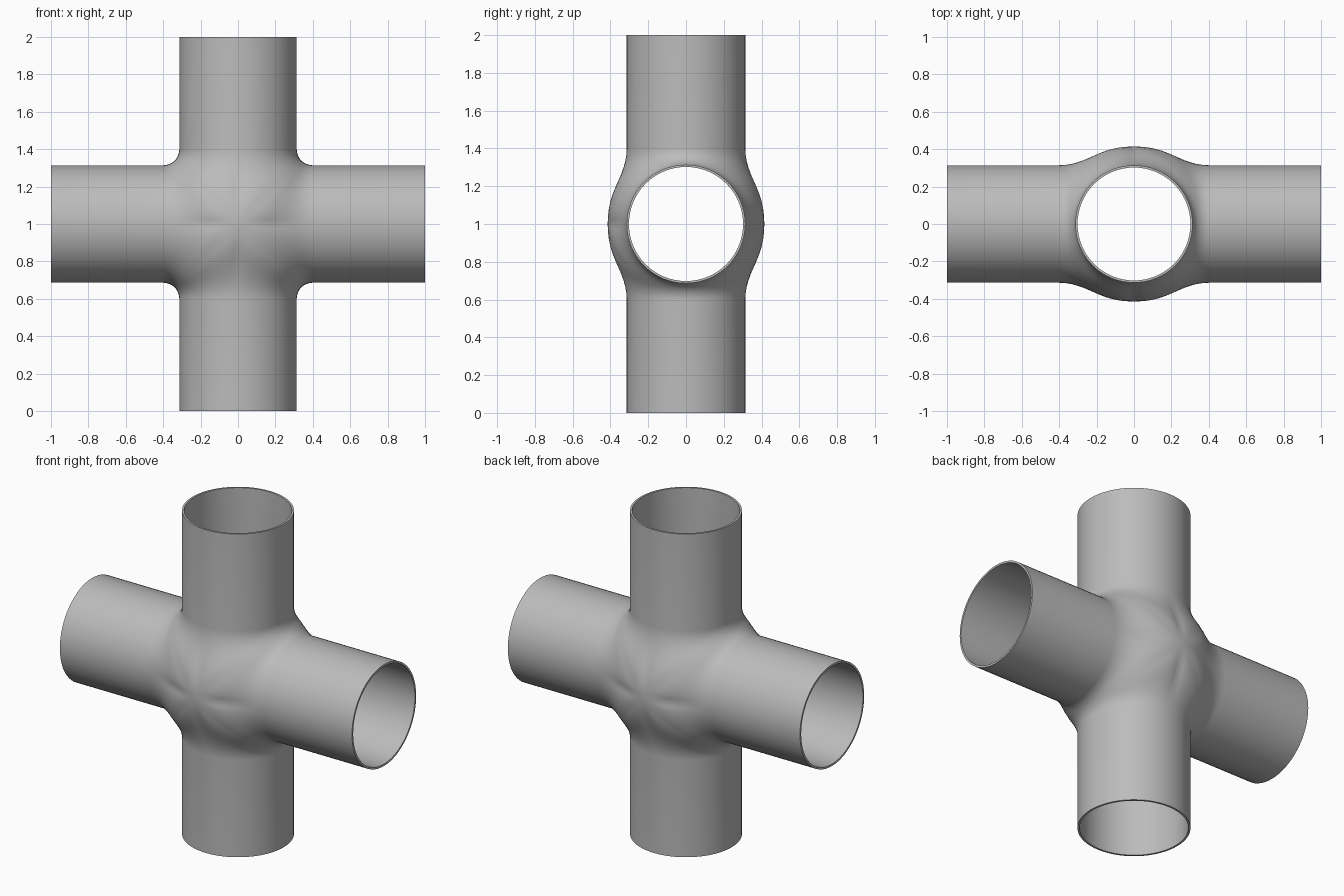
import bpy, bmesh
from math import sin, cos, pi, radians
from mathutils import Vector, Matrix

cube = bpy.data.objects.get("Cube")
if cube:
    bpy.data.objects.remove(cube)

RADIUS, WALL = 0.314, 0.012    # pipe
NECK = 0.4                     # where the straight pipe starts
BULGE, CROTCH = 0.415, 0.339   # body swelling and fillet midpoint
SIDES, STEPS = 64, 12

steel = bpy.data.materials.new("grey steel")
steel.use_nodes = True
steel.diffuse_color = (0.5, 0.5, 0.5, 1)
steel.node_tree.nodes["Principled BSDF"].inputs["Base Color"].default_value = (0.5, 0.5, 0.5, 1)


def arm_line(angle):
    """Points along one arm, from the centre seam out to the open end."""
    c, s = cos(angle), sin(angle)
    seam = Vector((CROTCH * abs(s), BULGE * c, CROTCH * s))
    neck = Vector((NECK, RADIUS * c, RADIUS * s))
    length = (neck - seam).length
    lean = sin(pi / 2 * s)
    start = Vector((1, 0, -lean)).normalized() * length
    finish = Vector((1, 0, 0)) * length
    line = []
    for i in range(STEPS + 1):
        t = i / STEPS
        line.append(seam * (2*t**3 - 3*t**2 + 1) + start * (t**3 - 2*t**2 + t)
                    + neck * (3*t**2 - 2*t**3) + finish * (t**3 - t**2))
    line.append(Vector((1, RADIUS * c, RADIUS * s)))
    return line


# Four identical arms, welded along their seams
bm = bmesh.new()
for quarter in range(4):
    turn = Matrix.Rotation(radians(90 * quarter), 3, 'Y')
    lines = [[bm.verts.new(turn @ p) for p in arm_line(2 * pi * k / SIDES)]
             for k in range(SIDES)]
    for k in range(SIDES):
        a, b = lines[k], lines[(k + 1) % SIDES]
        for i in range(len(a) - 1):
            bm.faces.new((a[i], a[i + 1], b[i + 1], b[i]))
bmesh.ops.remove_doubles(bm, verts=bm.verts, dist=0.0005)
bmesh.ops.recalc_face_normals(bm, faces=bm.faces)
bmesh.ops.translate(bm, verts=bm.verts, vec=(0, 0, 1))

mesh = bpy.data.meshes.new("cross_pipe")
bm.to_mesh(mesh)
bm.free()
mesh.materials.append(steel)
pipe = bpy.data.objects.new("cross_pipe", mesh)
bpy.context.collection.objects.link(pipe)

# Hollow wall, kept inside the outer skin
shell = pipe.modifiers.new("wall", 'SOLIDIFY')
shell.thickness = WALL
shell.offset = -1
shell.use_even_offset = True

bpy.context.view_layer.objects.active = pipe
pipe.select_set(True)
bpy.ops.object.modifier_apply(modifier=shell.name)
bpy.ops.object.shade_smooth_by_angle(angle=radians(35))
